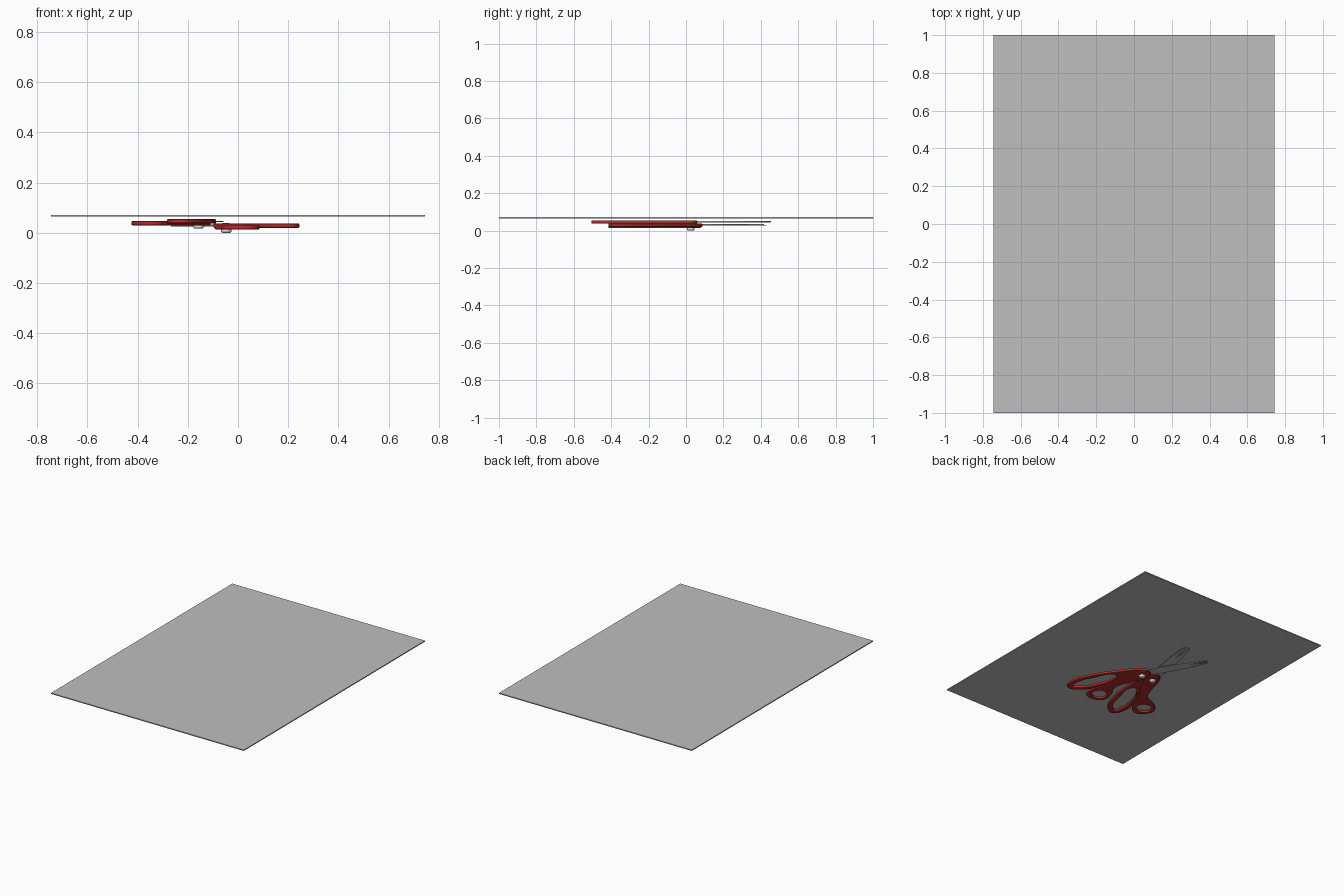
import bpy
import bmesh
import math
from mathutils import Matrix

cube = bpy.data.objects.get("Cube")
if cube:
    bpy.data.objects.remove(cube, do_unlink=True)


def material(name, colour):
    mat = bpy.data.materials.new(name)
    mat.use_nodes = True
    mat.diffuse_color = (*colour, 1)
    mat.node_tree.nodes["Principled BSDF"].inputs["Base Color"].default_value = (*colour, 1)
    return mat


RED = material("red plastic", (0.45, 0.025, 0.025))
STEEL = material("blade steel", (0.5, 0.5, 0.5))
BOLT = material("bright bolt", (0.75, 0.75, 0.75))
SHEET = material("grey sheet", (0.52, 0.52, 0.52))


def add_mesh(name, mesh, mat, place):
    mesh.materials.clear()
    mesh.materials.append(mat)
    obj = bpy.data.objects.new(name, mesh)
    bpy.context.collection.objects.link(obj)
    obj.matrix_world = place
    return obj


def smooth(obj):
    bpy.ops.object.select_all(action="DESELECT")
    obj.select_set(True)
    bpy.context.view_layer.objects.active = obj
    bpy.ops.object.shade_smooth_by_angle(angle=math.radians(35))


def flat_shape(name, outlines, bottom, top, mat, place, bevel=0.0, curved=True):
    """Filled outline (inner outlines become holes) with thickness."""
    curve = bpy.data.curves.new(name, "CURVE")
    curve.dimensions = "2D"
    curve.fill_mode = "BOTH"
    curve.resolution_u = 6
    curve.extrude = (top - bottom) / 2 - bevel
    curve.bevel_depth = bevel
    curve.bevel_resolution = 1
    curve.offset = -bevel
    for points in outlines:
        spline = curve.splines.new("BEZIER" if curved else "POLY")
        knots = spline.bezier_points if curved else spline.points
        knots.add(len(points) - 1)
        for knot, (x, y) in zip(knots, points):
            if curved:
                knot.co = (x, y, 0)
                knot.handle_left_type = knot.handle_right_type = "AUTO"
            else:
                knot.co = (x, y, 0, 1)
        spline.use_cyclic_u = True
    temp = bpy.data.objects.new(name + " outline", curve)
    bpy.context.collection.objects.link(temp)
    bpy.context.view_layer.update()
    graph = bpy.context.evaluated_depsgraph_get()
    mesh = bpy.data.meshes.new_from_object(temp.evaluated_get(graph))
    bpy.data.objects.remove(temp, do_unlink=True)
    lift = Matrix.Translation((0, 0, (bottom + top) / 2))
    obj = add_mesh(name, mesh, mat, place @ lift)
    if curved:
        smooth(obj)
    return obj


# Handle and blade outlines, pivot at the origin, blades toward +y
FINGER = [(-.035, .04), (.02, .06), (.06, .01), (.09, -.15), (.098, -.32), (.065, -.47),
          (.01, -.51), (-.04, -.46), (-.055, -.32), (-.03, -.18), (-.045, -.05)]
FINGER_HOLE = [(.045, -.16), (.068, -.31), (.04, -.445), (.008, -.475),
               (-.015, -.44), (-.025, -.32), (.005, -.2)]
THUMB = [(.04, .03), (0, .055), (-.04, .02), (-.058, -.1), (-.09, -.22), (-.165, -.272),
         (-.21, -.34), (-.175, -.405), (-.11, -.424), (-.06, -.365), (-.03, -.24), (.035, -.07)]
THUMB_HOLE = [(-.135 + .05 * math.cos(a), -.345 + .048 * math.sin(a))
              for a in [i * math.tau / 8 for i in range(8)]]
BLADE = [(.02, -.05), (-.035, -.03), (-.037, .1), (-.028, .3), (-.01, .43), (.004, .46), (.014, .1)]


def scissors(label, x, y, z, turn):
    place = Matrix.Translation((x, y, z)) @ Matrix.Rotation(math.radians(turn), 4, "Z")
    flat_shape(label + "_finger_handle", [FINGER, FINGER_HOLE], .02, .037, RED, place, .004)
    flat_shape(label + "_thumb_handle", [THUMB, THUMB_HOLE], .013, .03, RED, place, .004)
    # Two mirrored blades, one above the other
    for side, name, low in ((1, "upper", .030), (-1, "lower", .026)):
        outline = [(px * side, py) for px, py in BLADE]
        spread = Matrix.Rotation(math.radians(2 * side), 4, "Z")
        flat_shape(f"{label}_{name}_blade", [outline], low, low + .004, STEEL,
                   place @ spread, curved=False)
    # Pivot bolt
    bm = bmesh.new()
    bmesh.ops.create_cone(bm, cap_ends=True, segments=20, radius1=.021, radius2=.021, depth=.038)
    mesh = bpy.data.meshes.new(label + "_bolt")
    bm.to_mesh(mesh)
    bm.free()
    bolt = add_mesh(label + "_bolt", mesh, BOLT, place @ Matrix.Translation((0, 0, .019)))
    rim = bolt.modifiers.new("rounded rim", "BEVEL")
    rim.width = .007
    rim.segments = 3
    smooth(bolt)


scissors("low_scissors", -.047, .025, 0, 30)
scissors("high_scissors", -.157, 0, .017, -10)

# Sheet covering both pairs
bm = bmesh.new()
bmesh.ops.create_cube(bm, size=1, matrix=Matrix.Diagonal((1.49, 2, .007, 1)))
sheet = bpy.data.meshes.new("cover_sheet")
bm.to_mesh(sheet)
bm.free()
add_mesh("cover_sheet", sheet, SHEET, Matrix.Translation((0, 0, .068)))
